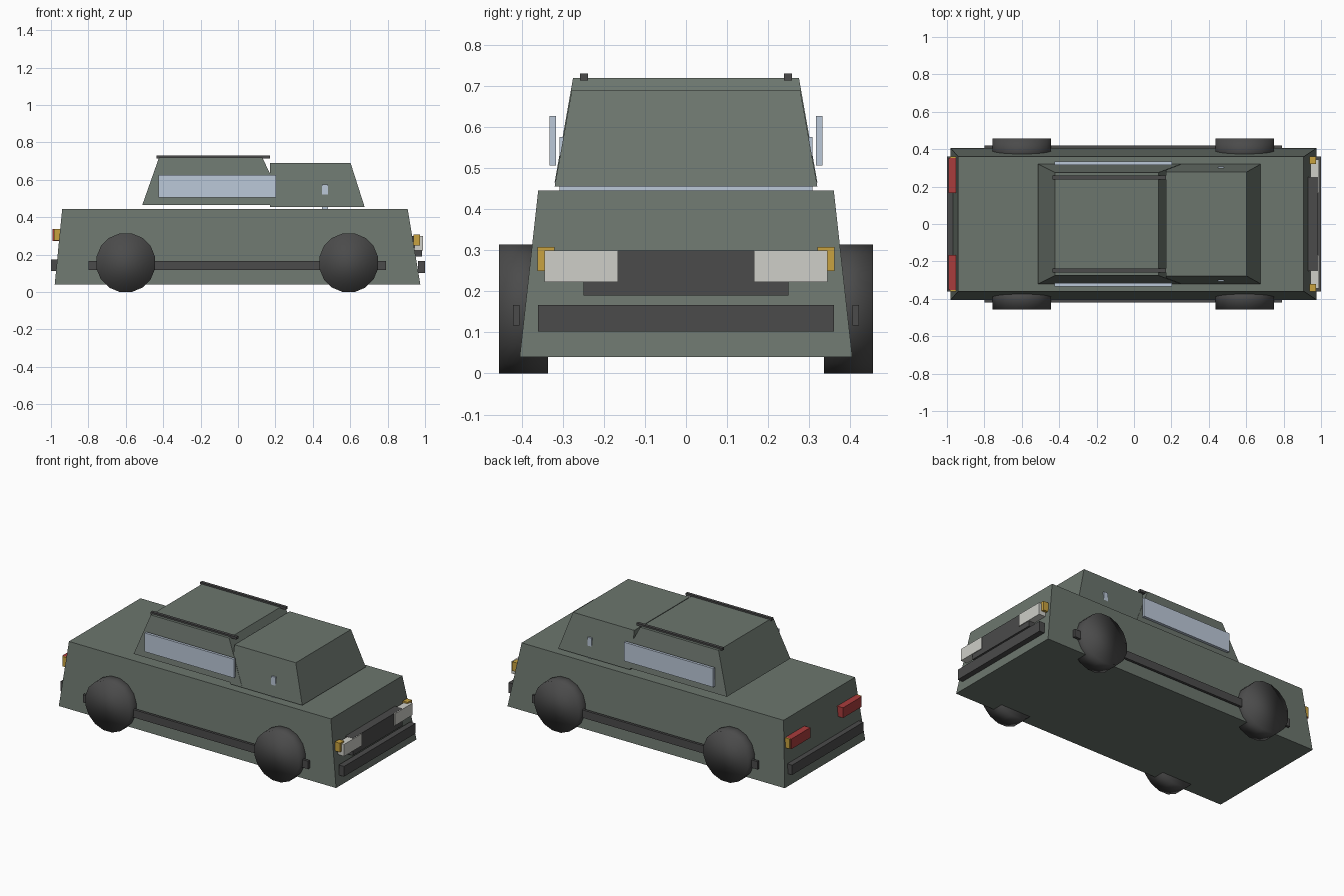
import bpy, bmesh, math

if "Cube" in bpy.data.objects:
    bpy.data.objects.remove(bpy.data.objects["Cube"])

def material(name, rgb):
    m = bpy.data.materials.new(name)
    m.diffuse_color = (*rgb, 1)
    m.use_nodes = True
    m.node_tree.nodes["Principled BSDF"].inputs["Base Color"].default_value = m.diffuse_color
    return m

PAINT = material("paint", (0.15, 0.18, 0.155))
DARK = material("dark_trim", (0.07, 0.07, 0.07))
GLASS = material("glass", (0.50, 0.58, 0.69))
WHITE = material("lamp_white", (0.62, 0.62, 0.58))
AMBER = material("amber", (0.58, 0.36, 0.05))
RED = material("red", (0.40, 0.045, 0.045))

def finish(name, bm, mat):
    bmesh.ops.recalc_face_normals(bm, faces=bm.faces)
    me = bpy.data.meshes.new(name)
    bm.to_mesh(me)
    bm.free()
    me.materials.append(mat)
    ob = bpy.data.objects.new(name, me)
    bpy.context.collection.objects.link(ob)
    return ob

def frustum(name, mat, low, high):
    """Tapered block; low and high are (x0, x1, y0, y1, z)."""
    bm = bmesh.new()
    rings = []
    for x0, x1, y0, y1, z in (low, high):
        rings.append([bm.verts.new((x, y, z)) for x, y in
                      ((x0, y0), (x1, y0), (x1, y1), (x0, y1))])
    a, b = rings
    bm.faces.new(a)
    bm.faces.new(b)
    for i in range(4):
        j = (i + 1) % 4
        bm.faces.new((a[i], a[j], b[j], b[i]))
    return finish(name, bm, mat)

def box(name, mat, x, y, z):
    return frustum(name, mat, (*x, *y, z[0]), (*x, *y, z[1]))

def pair(name, mat, x, y, z):
    box("right_" + name, mat, x, y=(-y[1], -y[0]), z=z)
    box("left_" + name, mat, x, y, z)

# Body shell and the two cabin blocks
frustum("body", PAINT, (-0.98, 0.975, -0.405, 0.405, 0.04),
        (-0.94, 0.907, -0.36, 0.36, 0.445))
frustum("rear_cabin", PAINT, (-0.512, 0.25, -0.32, 0.32, 0.465),
        (-0.422, 0.13, -0.275, 0.275, 0.72))
frustum("front_cabin", PAINT, (0.17, 0.677, -0.32, 0.32, 0.455),
        (0.17, 0.602, -0.278, 0.278, 0.69))

# Glass
pair("side_window", GLASS, (-0.425, 0.204), (0.316, 0.333), (0.507, 0.627))
box("windscreen", GLASS, (0.45, 0.48), (-0.308, 0.308), (0.445, 0.576))

# Roof rails and side skirts
pair("roof_rail", DARK, (-0.435, 0.17), (0.239, 0.258), (0.714, 0.73))
pair("side_skirt", DARK, (-0.8, 0.79), (0.405, 0.421), (0.117, 0.167))

# Bumpers and grille
box("front_bumper", DARK, (0.963, 1.0), (-0.36, 0.36), (0.102, 0.167))
box("rear_bumper", DARK, (-1.0, -0.963), (-0.36, 0.36), (0.112, 0.175))
box("grille", DARK, (0.93, 0.985), (-0.25, 0.25), (0.19, 0.30))

# Lamps
pair("headlight", WHITE, (0.945, 0.99), (0.165, 0.345), (0.223, 0.299))
pair("front_indicator", AMBER, (0.937, 0.972), (0.32, 0.362), (0.25, 0.308))
pair("tail_light", RED, (-0.992, -0.95), (0.165, 0.353), (0.273, 0.338))
pair("rear_indicator", AMBER, (-0.985, -0.953), (0.345, 0.362), (0.275, 0.338))

# Wheels, smooth shaded all round
for end, x in (("rear", -0.6), ("front", 0.592)):
    for side, s in (("right", -1), ("left", 1)):
        bpy.ops.mesh.primitive_cylinder_add(
            vertices=16, radius=0.16, depth=0.12,
            location=(x, s * 0.396, 0.1585), rotation=(math.pi / 2, math.pi / 16, 0))
        wheel = bpy.context.object
        wheel.name = f"{end}_{side}_wheel"
        wheel.data.materials.append(DARK)
        bpy.ops.object.shade_smooth()
        zs = [(wheel.matrix_basis @ v.co).z for v in wheel.data.vertices]
        wheel.location.z -= min(zs)
